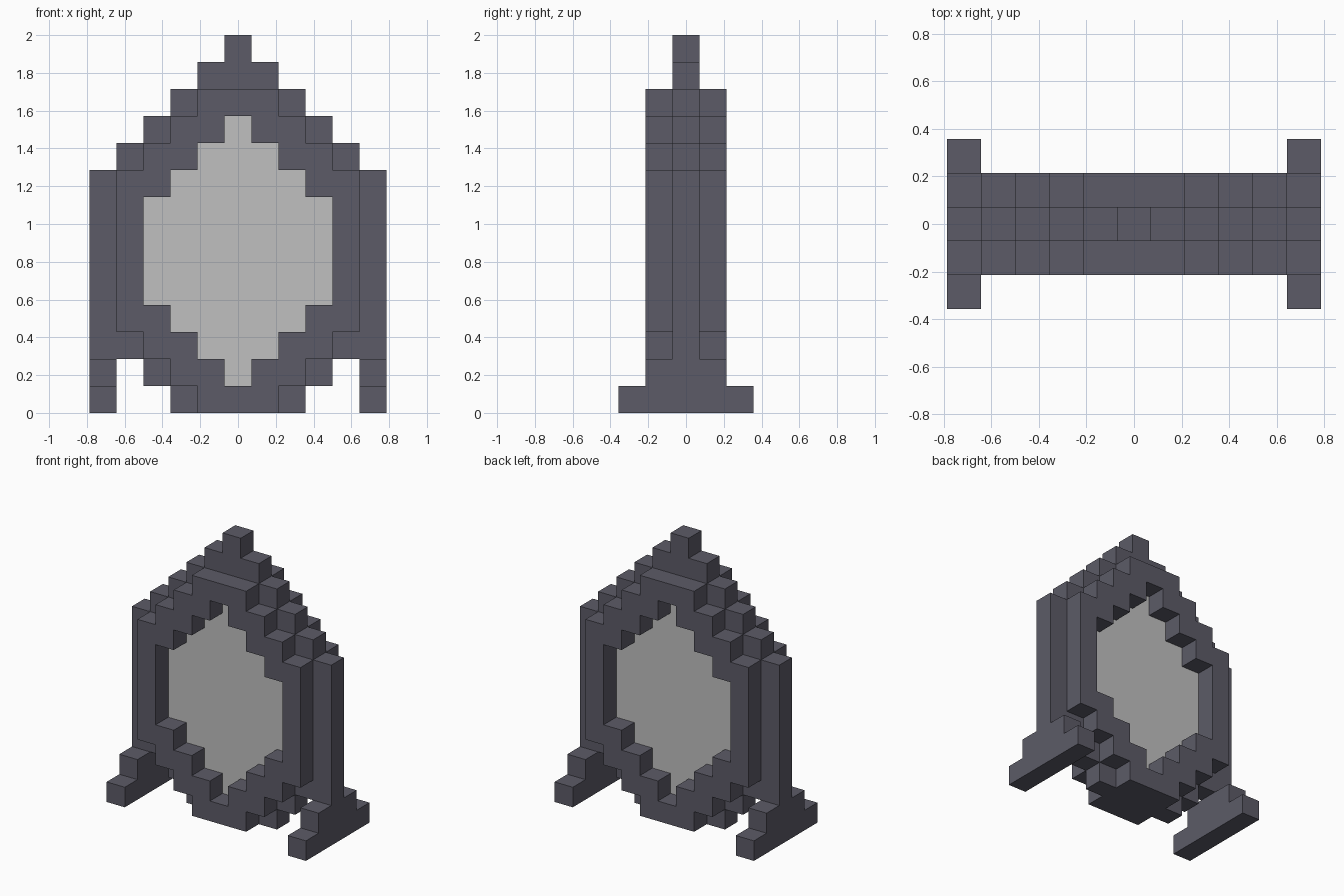
import bpy
import bmesh
from mathutils import Vector

cube = bpy.data.objects.get("Cube")
if cube:
    bpy.data.objects.remove(cube, do_unlink=True)

UNIT = 1 / 7  # edge of one block


def make_material(name, colour):
    mat = bpy.data.materials.new(name)
    mat.use_nodes = True
    mat.diffuse_color = colour
    mat.node_tree.nodes["Principled BSDF"].inputs["Base Color"].default_value = colour
    return mat


slate = make_material("dark slate", (0.107, 0.105, 0.136, 1))
silver = make_material("silver grey", (0.527, 0.527, 0.527, 1))

# Half widths in blocks for each row, from the floor up
OUTLINE = [2, 3] + [5] * 7 + [4, 3, 2, 1, 0]
TRIM = [1, 2, 3] + [4] * 6 + [3, 2, 1]
OPENING = [-1, 0, 1, 2] + [3] * 4 + [2, 1, 0]


def layer(half_widths, y):
    """Symmetric stepped silhouette, one block thick."""
    return {(x, y, z) for z, w in enumerate(half_widths) for x in range(-w, w + 1)}


def foot(x):
    """Stepped foot: a long base with a shorter block above it."""
    return {(x, y, z) for z, reach in enumerate((2, 1)) for y in range(-reach, reach + 1)}


parts = {
    "frame_core": (layer(OUTLINE, 0) - layer(OPENING, 0), slate),
    "front_trim": (layer(TRIM, -1) - layer(OPENING, -1), slate),
    "back_trim": (layer(TRIM, 1) - layer(OPENING, 1), slate),
    "glass_panel": (layer(OPENING, 0), silver),
    "left_foot": (foot(5), slate),
    "right_foot": (foot(-5), slate),
}
occupied = set().union(*(cells for cells, _ in parts.values()))


def build(name, cells, mat):
    """Skin the blocks, leaving out faces buried inside the model."""
    bm = bmesh.new()
    for cell in sorted(cells):
        centre = Vector(cell) + Vector((0, 0, 0.5))
        for axis in range(3):
            for sign in (-1, 1):
                n = Vector((0, 0, 0))
                n[axis] = sign
                if tuple(int(c) for c in Vector(cell) + n) in occupied:
                    continue
                u = Vector((n.y, n.z, n.x))
                v = n.cross(u)
                corners = (-u - v, u - v, u + v, v - u)
                bm.faces.new([bm.verts.new((centre + (n + c) / 2) * UNIT) for c in corners])
    bmesh.ops.remove_doubles(bm, verts=bm.verts, dist=0.001)
    mesh = bpy.data.meshes.new(name)
    bm.to_mesh(mesh)
    bm.free()
    mesh.materials.append(mat)
    obj = bpy.data.objects.new(name, mesh)
    bpy.context.collection.objects.link(obj)


for part_name, (part_cells, part_mat) in parts.items():
    build(part_name, part_cells, part_mat)
